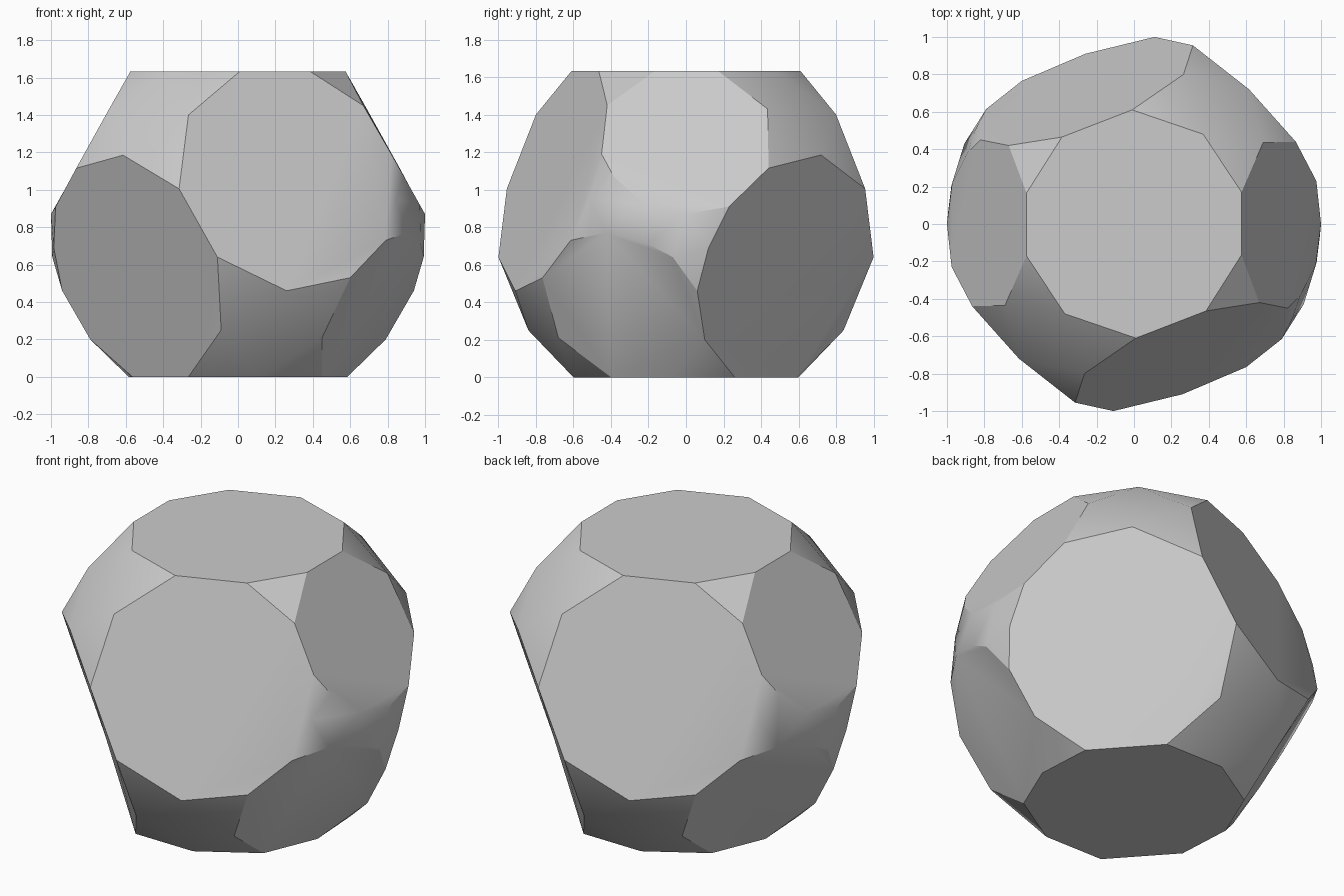
import bpy
import bmesh
import math

cube = bpy.data.objects.get("Cube")
if cube:
    bpy.data.objects.remove(cube, do_unlink=True)

# One half of the corners; the other half follows by a half turn about z
top_rim = [(.575, .17), (.575, -.165), (.385, -.465), (.01, -.61), (-.37, -.48)]
bottom_rim = [(.265, .595), (.565, .26), (.585, -.08), (.45, -.4), (.12, -.6)]
upper_corners = [
    (-.265, -.80, 1.40), (-.315, -.955, 1.005), (-.11, -1.0, .64),
    (.26, -.91, .46), (.60, -.765, .53), (.79, -.615, .73),
    (.845, -.51, .95), (.82, -.45, 1.19), (.67, -.42, 1.45),
    (.69, .435, 1.43), (.865, .44, 1.115), (.975, .23, .91),
    (1.0, 0, .87), (.972, -.22, .92), (.888, -.385, 1.07),
]
lower_corners = [
    (.615, .72, 1.185), (.09, .84, .25), (.79, .10, .20),
    (.94, .06, .46), (.985, .12, .69), (.45, -.68, .21),
    (.907, -.43, .77), (.977, -.20, .71), (.993, -.07, .64),
]
HEIGHT = 1.633
half = ([(x, y, HEIGHT) for x, y in top_rim] + [(x, y, 0) for x, y in bottom_rim]
        + upper_corners + lower_corners)

# Solid wrapped around all the corners
bm = bmesh.new()
for x, y, z in half:
    bm.verts.new((x, y, z))
    bm.verts.new((-x, -y, z))
hull = bmesh.ops.convex_hull(bm, input=bm.verts[:], use_existing_faces=False)
loose = [v for v in bm.verts if not v.link_faces]
bmesh.ops.delete(bm, geom=loose, context='VERTS')

# Merge coplanar triangles into the large flat facets
bmesh.ops.dissolve_limit(bm, angle_limit=math.radians(4),
                         verts=bm.verts[:], edges=bm.edges[:])
bmesh.ops.recalc_face_normals(bm, faces=bm.faces[:])

mesh = bpy.data.meshes.new("faceted_stone")
bm.to_mesh(mesh)
bm.free()
stone = bpy.data.objects.new("faceted_stone", mesh)
bpy.context.collection.objects.link(stone)

# Single grey material
grey = bpy.data.materials.new("light_grey")
grey.use_nodes = True
colour = (.6, .6, .6, 1)
grey.diffuse_color = colour
grey.node_tree.nodes["Principled BSDF"].inputs["Base Color"].default_value = colour
mesh.materials.append(grey)

# Soft shading between facets, sharp facet rims
bpy.ops.object.select_all(action='DESELECT')
stone.select_set(True)
bpy.context.view_layer.objects.active = stone
bpy.ops.object.shade_smooth_by_angle(angle=math.radians(30))
